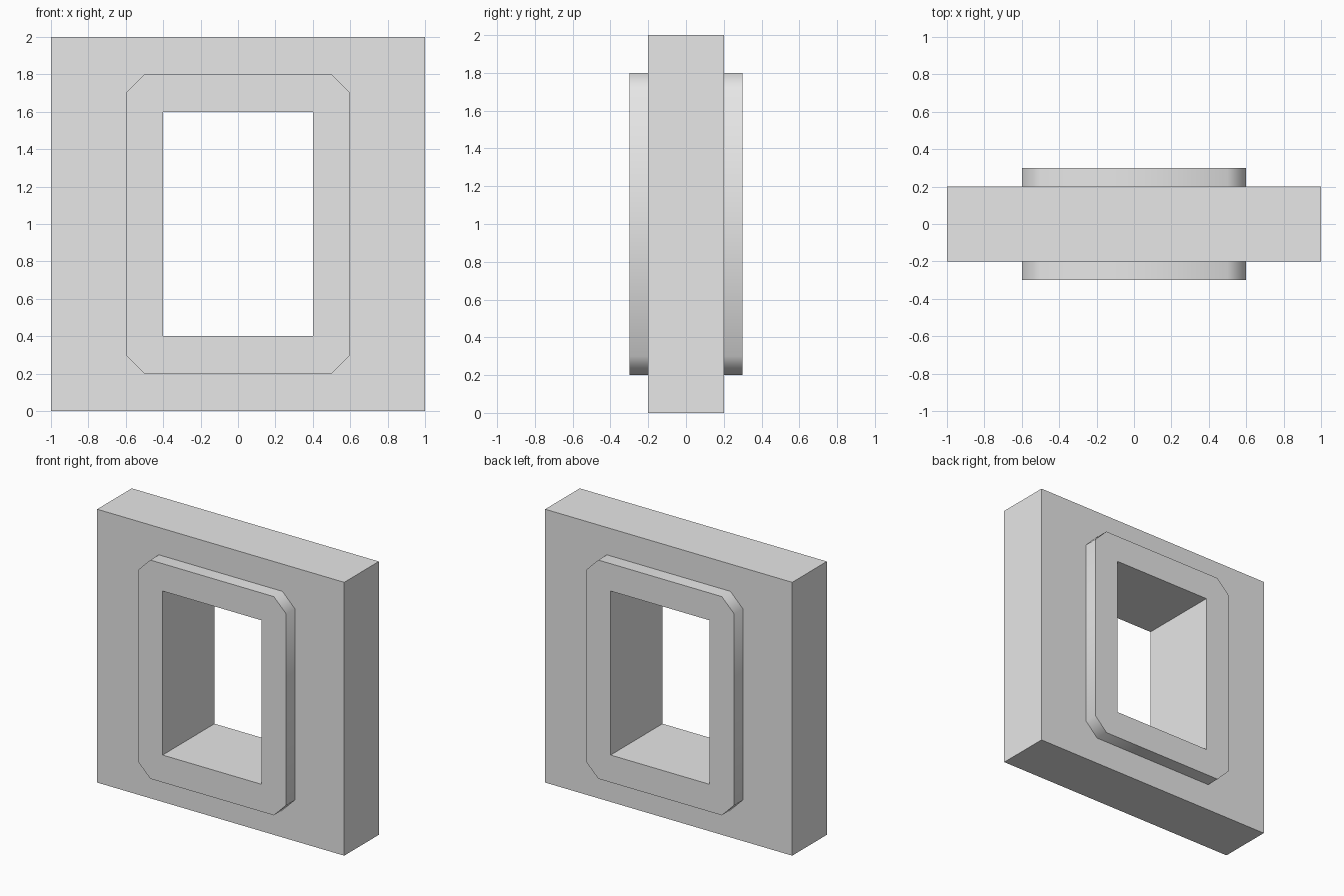
import bpy, bmesh, math

cube = bpy.data.objects.get("Cube")
if cube:
    bpy.data.objects.remove(cube, do_unlink=True)

# Single plain grey
grey = bpy.data.materials.new("light_grey")
grey.use_nodes = True
colour = (0.8, 0.8, 0.8, 1)
grey.diffuse_color = colour
grey.node_tree.nodes["Principled BSDF"].inputs["Base Color"].default_value = colour

CENTRE_Z = 1.0


def loop(bm, half_w, half_h, cut, y):
    """Eight-point rectangle loop with corners cut off by the given amount."""
    verts = []
    for sx, sz in ((1, 1), (-1, 1), (-1, -1), (1, -1)):
        pair = [(half_w, half_h - cut), (half_w - cut, half_h)]
        if sx * sz < 0:
            pair.reverse()
        verts += [bm.verts.new((sx * x, y, CENTRE_Z + sz * z)) for x, z in pair]
    return verts


# Cross-section of the wall: opening, chamfered collar, square slab
opening = (0.4, 0.6, 0)
collar = (0.6, 0.8, 0.1)
slab = (1, 1, 0)
front = [(opening, 0.3), (collar, 0.3), (collar, 0.2), (slab, 0.2)]
section = [(s, -y) for s, y in front] + front[::-1]

# Loft the section round the opening, closing it through the tunnel
bm = bmesh.new()
loops = [loop(bm, *shape, y) for shape, y in section]
for a, b in zip(loops, loops[1:] + loops[:1]):
    for i in range(len(a)):
        j = (i + 1) % len(a)
        bm.faces.new((a[i], a[j], b[j], b[i]))
bmesh.ops.remove_doubles(bm, verts=bm.verts, dist=0.0001)
bmesh.ops.recalc_face_normals(bm, faces=bm.faces)

mesh = bpy.data.meshes.new("window_wall")
bm.to_mesh(mesh)
bm.free()
mesh.materials.append(grey)
wall = bpy.data.objects.new("window_wall", mesh)
bpy.context.collection.objects.link(wall)

# Soft shading round the collar chamfers, sharp edges elsewhere
bpy.ops.object.select_all(action="DESELECT")
wall.select_set(True)
bpy.context.view_layer.objects.active = wall
bpy.ops.object.shade_smooth_by_angle(angle=math.radians(50))
